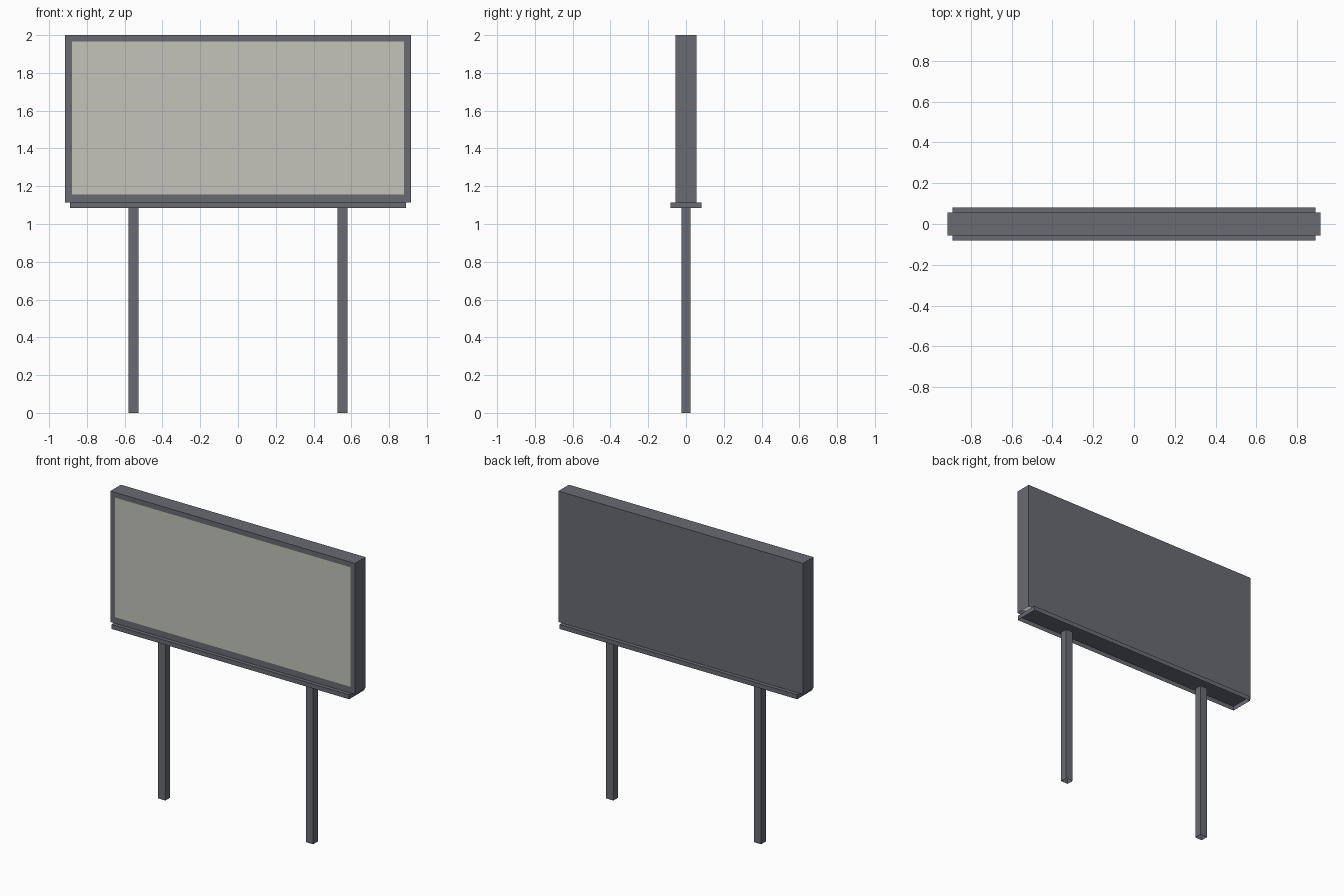
import bpy, bmesh

if "Cube" in bpy.data.objects:
    bpy.data.objects.remove(bpy.data.objects["Cube"])


def material(name, rgb):
    m = bpy.data.materials.new(name)
    m.diffuse_color = (*rgb, 1.0)
    m.use_nodes = True
    m.node_tree.nodes["Principled BSDF"].inputs["Base Color"].default_value = m.diffuse_color
    return m


frame_mat = material("dark_grey_metal", (0.141, 0.147, 0.168))
screen_mat = material("pale_grey_screen", (0.546, 0.546, 0.497))


def open_box(name, x, half_x, half_y, z0, z1, screen_inset=None):
    """Box without an underside; optionally with a framed screen on its front."""
    bm = bmesh.new()
    bmesh.ops.create_cube(bm, size=2.0)
    for v in bm.verts:
        v.co.x = x + v.co.x * half_x
        v.co.y *= half_y
        v.co.z = z0 if v.co.z < 0 else z1
    bm.normal_update()
    bottom = [f for f in bm.faces if f.normal.z < -0.5]
    bmesh.ops.delete(bm, geom=bottom, context='FACES_ONLY')

    if screen_inset:
        border, sill = screen_inset
        front = next(f for f in bm.faces if f.normal.y < -0.5)
        bmesh.ops.inset_individual(bm, faces=[front], thickness=border,
                                   use_even_offset=True)
        front.material_index = 1
        # The bottom border is slightly taller than the others
        for v in front.verts:
            if v.co.z < (z0 + z1) / 2:
                v.co.z = z0 + sill

    mesh = bpy.data.meshes.new(name)
    bm.to_mesh(mesh)
    bm.free()
    mesh.materials.append(frame_mat)
    if screen_inset:
        mesh.materials.append(screen_mat)
    obj = bpy.data.objects.new(name, mesh)
    bpy.context.collection.objects.link(obj)
    return obj


# Sign panel with flush screen
open_box("sign_panel", 0, 0.915, 0.056, 1.115, 2.0, screen_inset=(0.035, 0.042))

# Ledge under the panel
open_box("bottom_ledge", 0, 0.889, 0.082, 1.085, 1.115)

# Two square posts
for side, sign in (("left", -1), ("right", 1)):
    open_box(f"{side}_post", sign * 0.553, 0.027, 0.025, 0.0, 1.085)
